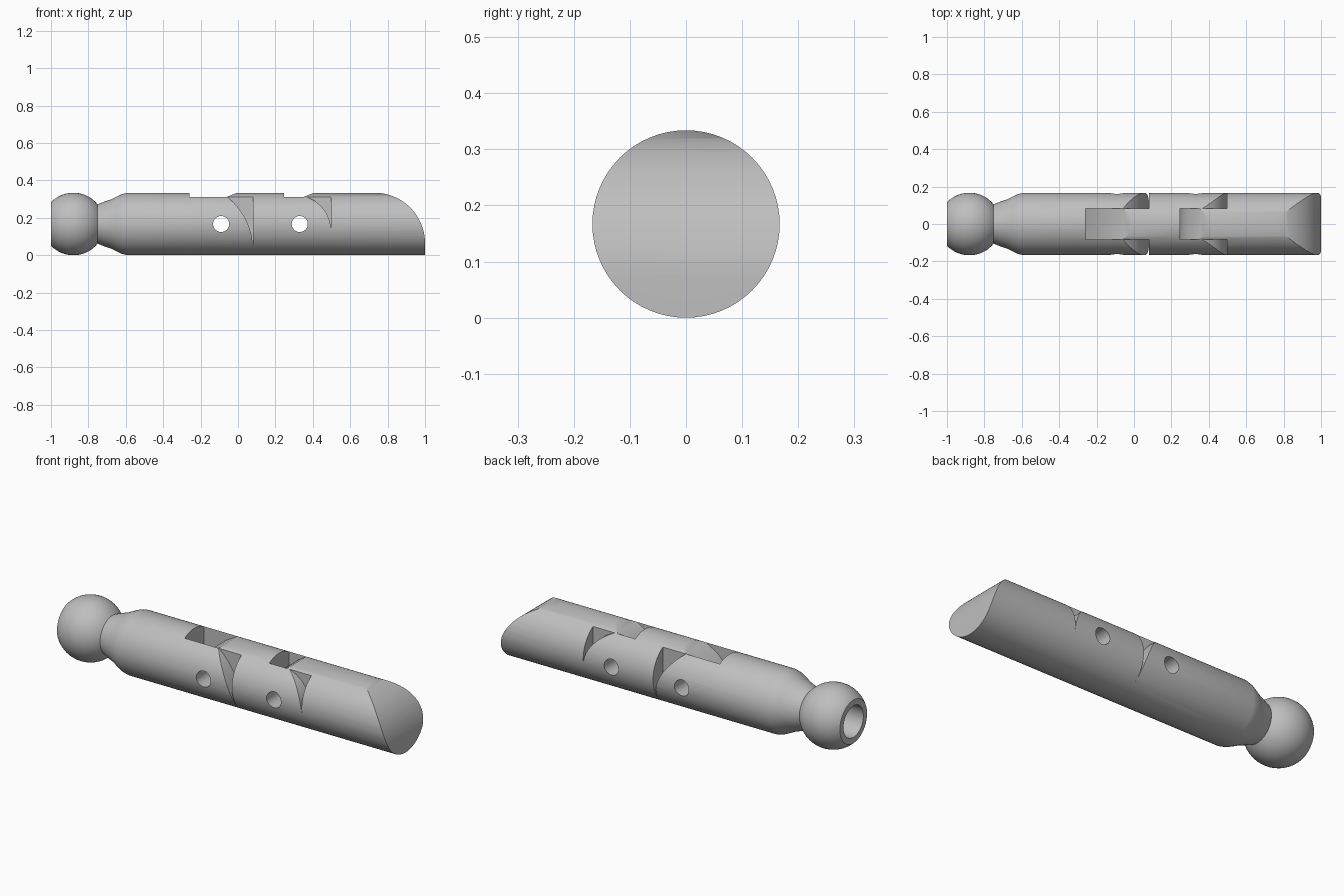
import bpy, bmesh, math
from mathutils import Vector, Matrix

if "Cube" in bpy.data.objects:
    bpy.data.objects.remove(bpy.data.objects["Cube"], do_unlink=True)

R = 0.167          # body radius, also height of the axis
HALF = 0.083       # half width of the hinge tongues
PIN_1, PIN_2 = -0.09, 0.33
WALL_1, WALL_2 = 0.08, 0.497
SLOT_1, SLOT_2 = -0.26, 0.245

grey = bpy.data.materials.new("plain grey")
grey.use_nodes = True
grey.diffuse_color = (0.52, 0.52, 0.52, 1)
grey.node_tree.nodes["Principled BSDF"].inputs["Base Color"].default_value = grey.diffuse_color


def to_object(name, bm):
    bmesh.ops.remove_doubles(bm, verts=bm.verts, dist=1e-5)
    bmesh.ops.recalc_face_normals(bm, faces=bm.faces)
    mesh = bpy.data.meshes.new(name)
    bm.to_mesh(mesh)
    bm.free()
    ob = bpy.data.objects.new(name, mesh)
    bpy.context.collection.objects.link(ob)
    return ob


def lathe(name, profile, steps=64):
    """Spin (x, radius) points around the long axis."""
    bm = bmesh.new()
    verts = [bm.verts.new((x, 0, R + r)) for x, r in profile]
    edges = [bm.edges.new(pair) for pair in zip(verts, verts[1:])]
    bmesh.ops.spin(bm, geom=verts + edges, cent=(0, 0, R), axis=(1, 0, 0),
                   angle=math.tau, steps=steps, use_duplicate=False)
    return to_object(name, bm)


def prism(outline, y0, y1):
    """Extrude an (x, z) outline sideways."""
    bm = bmesh.new()
    face = bm.faces.new([bm.verts.new((x, y0, z)) for x, z in outline])
    out = bmesh.ops.extrude_face_region(bm, geom=[face])
    moved = [v for v in out["geom"] if isinstance(v, bmesh.types.BMVert)]
    bmesh.ops.translate(bm, verts=moved, vec=(0, y1 - y0, 0))
    return to_object("cutter", bm)


def box(x0, x1, y0, y1):
    return prism([(x0, -0.1), (x1, -0.1), (x1, 0.5), (x0, 0.5)], y0, y1)


def arc(cx, cz, r, a0, a1, n=20):
    angles = [math.radians(a0 + (a1 - a0) * i / n) for i in range(n + 1)]
    return [(cx + r * math.cos(a), cz + r * math.sin(a)) for a in angles]


def cut(ob, cutters):
    bpy.context.view_layer.objects.active = ob
    for cutter in cutters:
        mod = ob.modifiers.new("cut", "BOOLEAN")
        mod.operation = "DIFFERENCE"
        mod.solver = "EXACT"
        mod.object = cutter
        bpy.ops.object.modifier_apply(modifier=mod.name)
        bpy.data.objects.remove(cutter, do_unlink=True)


def pin_hole(x):
    return prism(arc(x, R, 0.043, 0, 348.75, 31), -0.3, 0.3)


def fork(slot, wall, curve):
    """Open a slot between two prongs and round the prong ends on top."""
    (x0, z0), (x1, z1) = curve[0], curve[-1]
    rounding = curve + [(x1, 0.45), (x0 + 0.05, 0.45), (x0 + 0.05, z0)]
    return [box(slot, wall + 0.1, -HALF, HALF), prism(rounding, -0.3, 0.3)]


def tongue(start, wall, curve):
    """Trim both cheeks and slope the upper end of the tongue."""
    (x0, z0), (x1, z1) = curve[0], curve[-1]
    top = [(start - 0.05, z0)] + curve + [(x1, 0.45), (start - 0.05, 0.45)]
    return [box(start - 0.05, wall, HALF, 0.3),
            box(start - 0.05, wall, -0.3, -HALF),
            prism(top, -0.3, 0.3)]


def fork_1():
    return fork(SLOT_1, WALL_1, arc(WALL_1 - 0.358, 0.03, 0.358, 0, 70))


def fork_2():
    return fork(SLOT_2, WALL_2, arc(WALL_2 - 0.191, 0.13, 0.191, 0, 90))


# Base segment: hollow ball, flared neck and first fork
ball = [(-0.88 + x, r) for x, r in arc(0, 0, R, 136, 39, 28)]
neck = [(-0.71, 0.121), (-0.68, 0.131), (-0.65, 0.146), (-0.62, 0.16), (-0.59, R)]
base = lathe("base_segment", [(-0.75, 0), (-0.75, 0.085), (-1, 0.085)] + ball + neck
             + [(WALL_1, R), (WALL_1, 0)])
cut(base, fork_1() + [pin_hole(PIN_1)])

# Middle segment: tongue at one end, fork at the other
middle = lathe("middle_segment", [(SLOT_1, 0), (SLOT_1, R), (WALL_2, R), (WALL_2, 0)])
slope_1 = [(-0.26, 0.1), (-0.2, 0.2), (-0.13, 0.272), (-0.06, 0.312), (0, 0.336)]
cut(middle, tongue(SLOT_1, WALL_1, slope_1) + fork_2()
    + [pin_hole(PIN_1), pin_hole(PIN_2)])

# Tip segment: tongue and rounded end
tip = lathe("tip_segment", [(SLOT_2, 0), (SLOT_2, R), (1, R), (1, 0)])
slope_2 = [(0.245, 0.167), (0.265, 0.235), (0.3, 0.28), (0.35, 0.312), (0.41, 0.336)]
end_curve = arc(0.73, 0.064, 0.27, 0, 90, 32)
end_cut = prism(end_curve + [(0.73, 0.45), (1.1, 0.45), (1.1, 0.064)], -0.3, 0.3)
cut(tip, tongue(SLOT_2, WALL_2, slope_2) + [pin_hole(PIN_2), end_cut])

# Finish: one colour, smooth with sharp edges kept
bpy.ops.object.select_all(action="DESELECT")
for ob in (base, middle, tip):
    ob.data.materials.clear()
    ob.data.materials.append(grey)
    ob.select_set(True)
bpy.context.view_layer.objects.active = base
bpy.ops.object.shade_smooth_by_angle(angle=math.radians(30))
